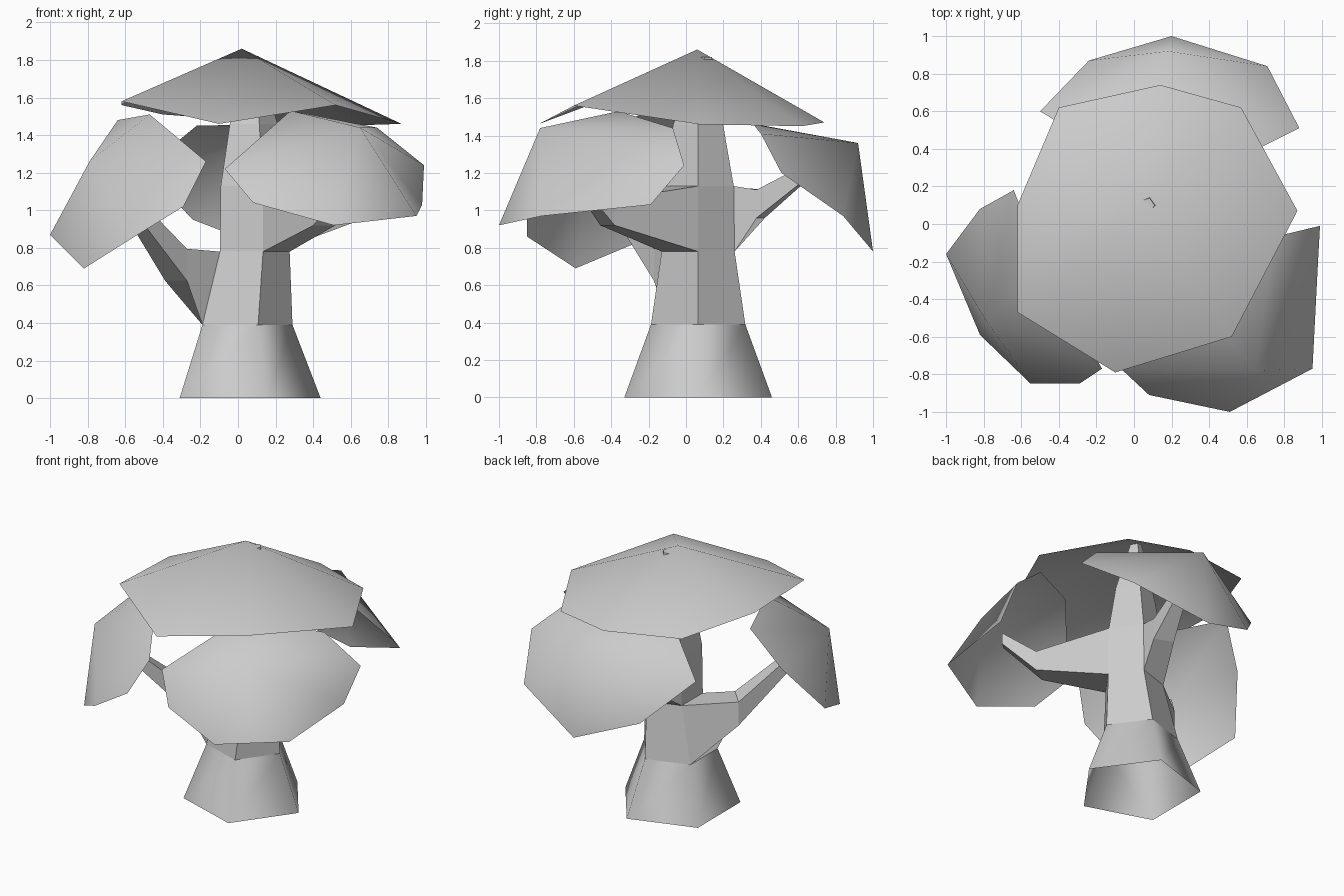
import bpy, bmesh, math
from mathutils import Vector

if "Cube" in bpy.data.objects:
    bpy.data.objects.remove(bpy.data.objects["Cube"])

SIDES = 5


def make(name, verts, faces, smooth):
    mesh = bpy.data.meshes.new(name)
    mesh.from_pydata(verts, [], faces)
    bm = bmesh.new()
    bm.from_mesh(mesh)
    bmesh.ops.recalc_face_normals(bm, faces=bm.faces)
    if not smooth and name == "trunk":
        bm.normal_update()
    bm.to_mesh(mesh)
    bm.free()
    for p in mesh.polygons:
        p.use_smooth = smooth
    ob = bpy.data.objects.new(name, mesh)
    bpy.context.collection.objects.link(ob)
    return ob


def ring(cx, cy, z, r):
    return [Vector((cx + r * math.cos(math.tau * i / SIDES),
                    cy + r * math.sin(math.tau * i / SIDES), z)) for i in range(SIDES)]


# flared trunk base, open underneath
verts = ring(0.025, 0.065, 0, 0.415) + ring(0.025, 0.065, 0.39, 0.265)
make("trunk_base", verts,
     [(i, (i + 1) % 5, 5 + (i + 1) % 5, 5 + i) for i in range(SIDES)], True)

# upper trunk, with three trunk faces drawn out into branches
levels = [(0.025, 0.065, 0.39, 0.265), (0.07, 0.065, 0.78, 0.205),
          (0.07, 0.065, 1.13, 0.2), (0.07, 0.065, 1.46, 0.14), (0.07, 0.1, 1.82, 0.04)]
# (level, side): sections as (centre, width, height)
branches = {
    (1, 4): [((0.46, -0.42, 0.99), 0.14, 0.14), ((0.62, -0.6, 1.2), 0.06, 0.08)],
    (0, 2): [((-0.33, -0.11, 0.71), 0.17, 0.17), ((-0.62, -0.41, 1.09), 0.07, 0.08)],
    (1, 1): [((0.08, 0.40, 1.035), 0.14, 0.15), ((0.14, 0.68, 1.23), 0.06, 0.07)],
}
verts, faces = [], []
for lv in levels:
    verts += ring(*lv)
for k in range(len(levels) - 1):
    for i in range(SIDES):
        j = (i + 1) % SIDES
        quad = [k * 5 + i, k * 5 + j, k * 5 + 5 + j, k * 5 + 5 + i]
        if (k, i) not in branches:
            faces.append(quad)
            continue
        prev = sum((verts[q] for q in quad), Vector()) / 4
        for c, w, h in branches[k, i]:
            c = Vector(c)
            d = c - prev
            t = Vector((-d.y, d.x, 0)).normalized() * w / 2
            up = Vector((0, 0, h / 2))
            n = len(verts)
            verts += [c - t - up, c + t - up, c + t + up, c - t + up]
            new = [n, n + 1, n + 2, n + 3]
            for a in range(4):
                b = (a + 1) % 4
                faces.append([quad[a], quad[b], new[b], new[a]])
            quad, prev = new, c
        faces.append(quad)
faces.append([20, 21, 22, 23, 24])
make("trunk", verts, faces, False)

# leaf canopies: open faceted cones, apex followed by rim
canopies = {
    "top_canopy": [(0.02, 0.06, 1.86), (-0.62, -0.47, 1.58), (-0.1, -0.79, 1.46),
                   (0.52, -0.6, 1.56), (0.87, 0.07, 1.46), (0.57, 0.62, 1.45),
                   (0.14, 0.74, 1.47), (-0.4, 0.62, 1.51), (-0.62, 0.1, 1.56)],
    "front_right_canopy": [(0.65, -0.78, 1.44), (0.51, -1.0, 0.92), (0.95, -0.77, 0.97),
                           (0.98, -0.19, 1.03), (0.99, -0.01, 1.24), (0.74, -0.07, 1.44),
                           (0.28, -0.36, 1.53), (-0.07, -0.77, 1.22), (0.08, -0.91, 1.04)],
    "left_canopy": [(-0.79, -0.51, 1.26), (-1.0, -0.16, 0.87), (-0.82, -0.59, 0.69),
                    (-0.55, -0.85, 0.86), (-0.29, -0.85, 1.02), (-0.17, -0.77, 1.26),
                    (-0.47, -0.25, 1.51), (-0.64, 0.18, 1.48), (-0.82, 0.08, 1.2)],
    "back_canopy": [(0.18, 0.92, 1.36), (0.2, 1.0, 0.78), (0.71, 0.84, 0.97),
                    (0.88, 0.51, 1.2), (0.66, 0.4, 1.41), (0.22, 0.36, 1.46),
                    (-0.22, 0.43, 1.45), (-0.5, 0.6, 1.22), (-0.24, 0.87, 0.95)],
}
for name, pts in canopies.items():
    n = len(pts) - 1
    make(name, pts, [(0, 1 + i, 1 + (i + 1) % n) for i in range(n)], True)
